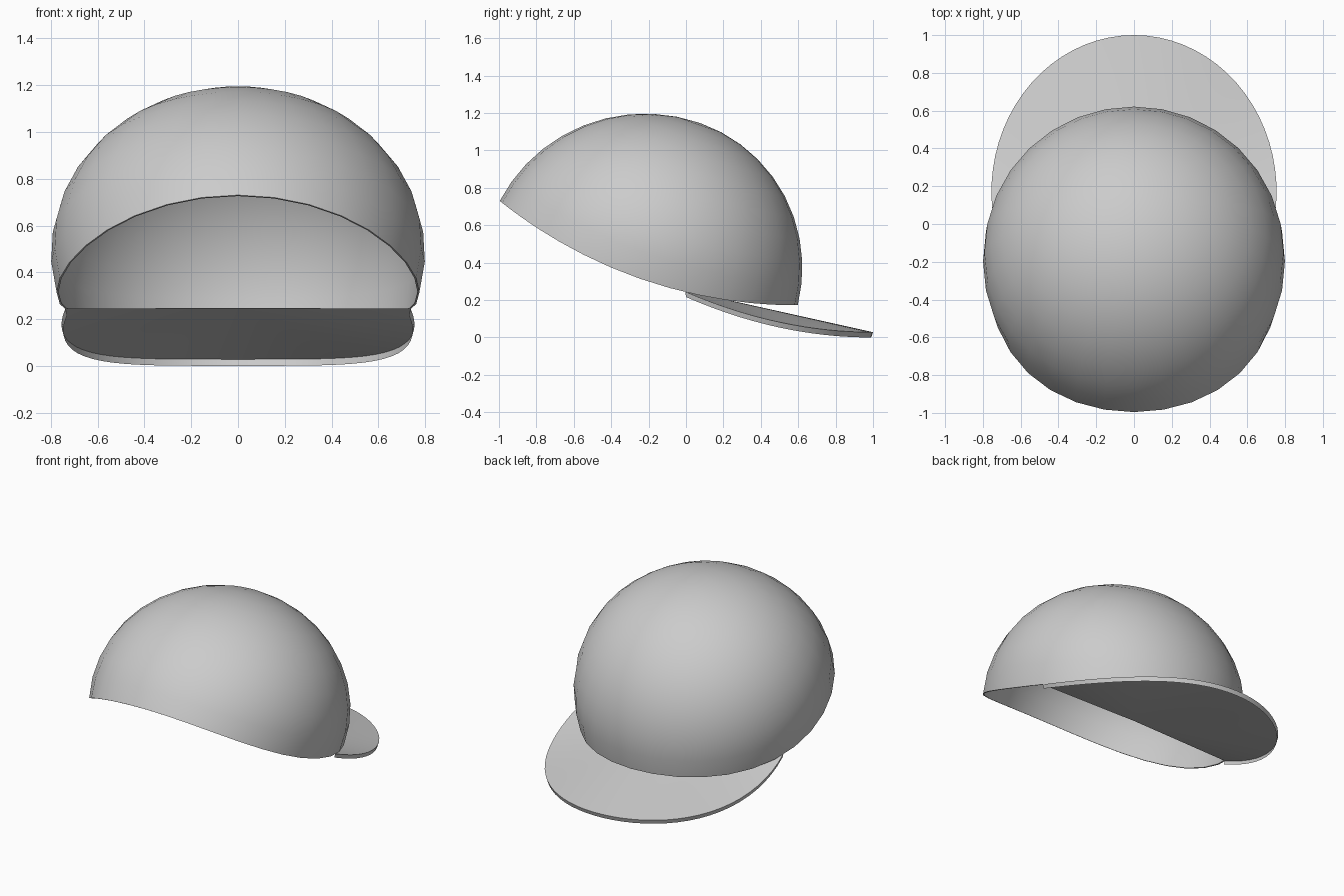
import bpy, bmesh
from math import sin, cos, pi, sqrt, radians

if "Cube" in bpy.data.objects:
    bpy.data.objects.remove(bpy.data.objects["Cube"])

grey = bpy.data.materials.new("cloth_grey")
grey.use_nodes = True
grey.diffuse_color = (0.6, 0.6, 0.6, 1)
grey.node_tree.nodes["Principled BSDF"].inputs["Base Color"].default_value = (0.6, 0.6, 0.6, 1)


def finish(bm, name, thickness=0):
    """Turn a bmesh into a named, coloured, smooth object."""
    mesh = bpy.data.meshes.new(name)
    bm.to_mesh(mesh)
    bm.free()
    mesh.materials.append(grey)
    obj = bpy.data.objects.new(name, mesh)
    bpy.context.collection.objects.link(obj)
    bpy.ops.object.select_all(action="DESELECT")
    obj.select_set(True)
    bpy.context.view_layer.objects.active = obj
    if thickness:
        shell = obj.modifiers.new("shell", "SOLIDIFY")
        shell.thickness = thickness
        shell.offset = -1
        bpy.ops.object.modifier_apply(modifier=shell.name)
    bpy.ops.object.shade_smooth_by_angle(angle=radians(35))
    return obj


# Crown: a tilted dome whose rim dips at both sides
SEGMENTS, RINGS, TOP = 32, 10, 1.107
TILT = radians(19.3)


def crown_point(phi, s):
    rim = 0.36 - 0.145 * cos(phi) ** 2
    v = rim + (TOP - rim) * sin(s * pi / 2)
    half_x = 0.8 * sqrt(max(0, 1 - ((v - 0.39) / 0.717) ** 2))
    half_u = 0.85 * sqrt(max(0, 1 - ((v - 0.26) / 0.847) ** 2))
    u = -0.337 + 0.03 * s + half_u * sin(phi)
    return (half_x * cos(phi),
            u * cos(TILT) + v * sin(TILT),
            v * cos(TILT) - u * sin(TILT))


bm = bmesh.new()
rings = [[bm.verts.new(crown_point(2 * pi * j / SEGMENTS, i / RINGS))
          for j in range(SEGMENTS)] for i in range(RINGS)]
apex = bm.verts.new(crown_point(0, 1))
for j in range(SEGMENTS):
    k = (j + 1) % SEGMENTS
    for low, high in zip(rings, rings[1:]):
        bm.faces.new((low[j], low[k], high[k], high[j]))
    bm.faces.new((rings[-1][j], rings[-1][k], apex))
finish(bm, "crown", 0.008)

# Brim: a gently arched sheet with a thin lip hanging from its outer edge
STEPS = 40
bm = bmesh.new()
back = bm.verts.new((0, 0.01, 0.248))
edge, lip = [], []
for i in range(STEPS + 1):
    a = radians(-12 + 204 * i / STEPS)
    x, y = 0.755 * cos(a), 0.17 + 0.83 * sin(a)
    z = 0.028 + 0.215 * (1 - y) ** 2
    edge.append(bm.verts.new((x, y, z)))
    lip.append(bm.verts.new((x * 0.99, y - 0.01 * sin(a), z - 0.028)))
for i in range(STEPS):
    bm.faces.new((back, edge[i], edge[i + 1]))
    bm.faces.new((edge[i], lip[i], lip[i + 1], edge[i + 1]))
finish(bm, "brim")
